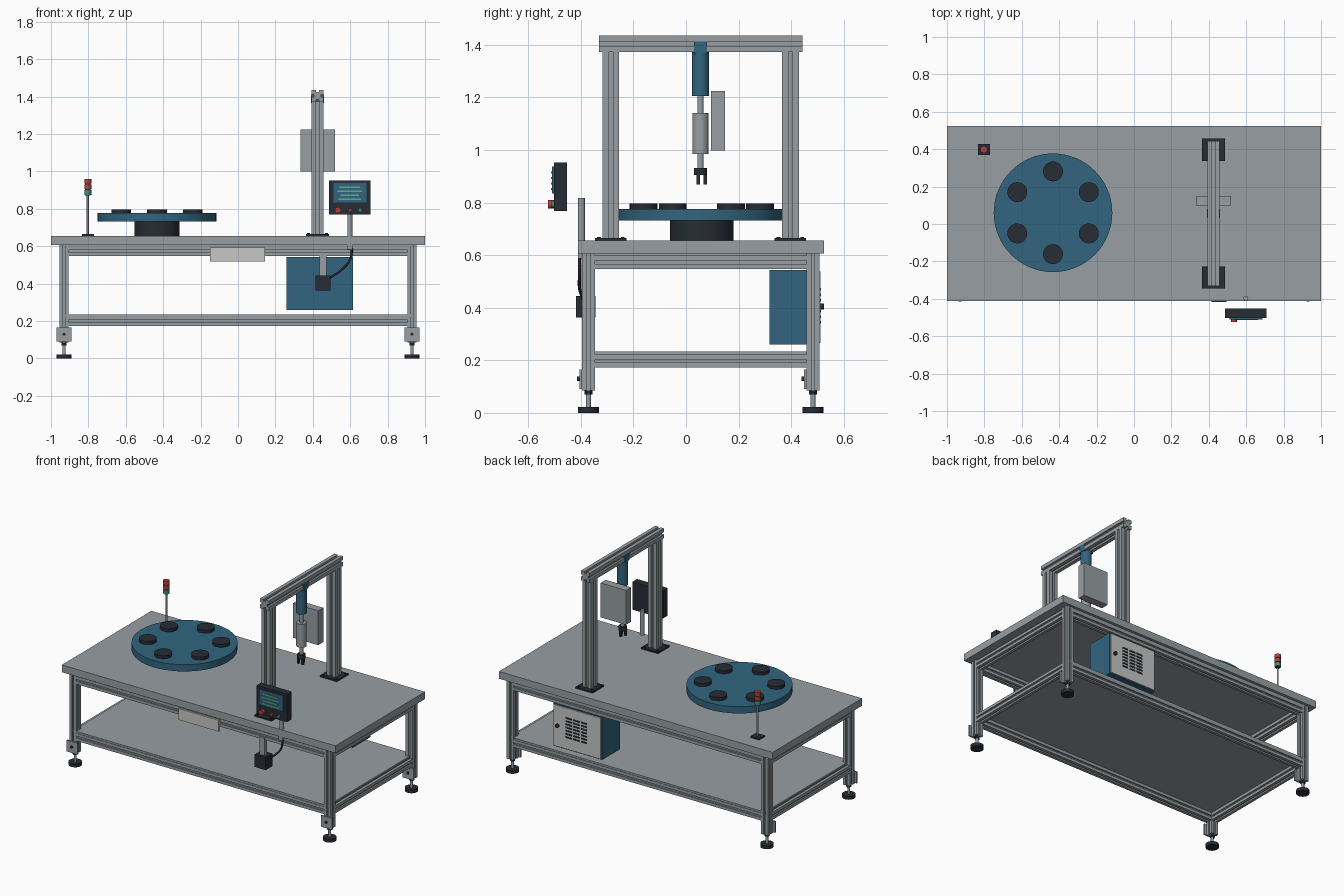
import bpy, bmesh, math
from mathutils import Matrix, Vector

if "Cube" in bpy.data.objects:
    bpy.data.objects.remove(bpy.data.objects["Cube"])


def material(name, r, g, b):
    m = bpy.data.materials.new(name)
    m.diffuse_color = (r, g, b, 1)
    m.use_nodes = True
    m.node_tree.nodes["Principled BSDF"].inputs["Base Color"].default_value = m.diffuse_color
    return m


GREY = material("aluminium grey", 0.31, 0.345, 0.365)
BLUE = material("machine blue", 0.032, 0.13, 0.215)
DARK = material("charcoal", 0.02, 0.025, 0.035)
LIGHT = material("light grey", 0.56, 0.58, 0.57)
RED = material("signal red", 0.5, 0.05, 0.04)
TEAL = material("signal green", 0.05, 0.28, 0.21)
LINE = material("screen text green", 0.12, 0.42, 0.3)


def finish(name, bm, mat, smooth=False):
    bmesh.ops.recalc_face_normals(bm, faces=bm.faces)
    me = bpy.data.meshes.new(name)
    bm.to_mesh(me)
    bm.free()
    me.materials.append(mat)
    ob = bpy.data.objects.new(name, me)
    bpy.context.collection.objects.link(ob)
    if smooth:
        bpy.ops.object.select_all(action='DESELECT')
        bpy.context.view_layer.objects.active = ob
        ob.select_set(True)
        bpy.ops.object.shade_smooth_by_angle(angle=math.radians(35))
    return ob


def box(name, x, y, z, mat):
    """Box from (min, max) pairs."""
    bm = bmesh.new()
    bmesh.ops.create_cube(bm, size=1)
    for v in bm.verts:
        v.co = Vector([(a + b) / 2 + c * (b - a) for (a, b), c in zip((x, y, z), v.co)])
    return finish(name, bm, mat)


def cyl(name, x, y, z, r, mat, z1=None, y1=None, seg=32):
    """Cylinder from a point, up to z1 or along to y1."""
    a = Vector((x, y, z))
    b = Vector((x, y if y1 is None else y1, z if z1 is None else z1))
    bm = bmesh.new()
    rot = (b - a).to_track_quat('Z', 'Y').to_matrix().to_4x4()
    bmesh.ops.create_cone(bm, cap_ends=True, segments=seg, radius1=r, radius2=r,
                          depth=(b - a).length,
                          matrix=Matrix.Translation((a + b) / 2) @ rot)
    return finish(name, bm, mat, True)


def slotted(name, a, b, w, mat=GREY):
    """Square extrusion with a groove along each side, from a to b."""
    a, b = Vector(a), Vector(b)
    h, g, d = w / 2, w * 0.12, w * 0.2
    side = [(h, -h), (h, -g), (h - d, -g), (h - d, g), (h, g)]
    pts = []
    for k in range(4):
        c, s = round(math.cos(k * math.pi / 2)), round(math.sin(k * math.pi / 2))
        pts += [(x * c - y * s, x * s + y * c) for x, y in side]
    n = (b - a).normalized()
    u = Vector((0, 0, 1)) if abs(n.z) < 0.5 else Vector((1, 0, 0))
    v = n.cross(u)
    bm = bmesh.new()
    f = bm.faces.new([bm.verts.new(a + u * p + v * q) for p, q in pts])
    ext = bmesh.ops.extrude_face_region(bm, geom=[f])
    bmesh.ops.translate(bm, vec=b - a, verts=[e for e in ext['geom'] if isinstance(e, bmesh.types.BMVert)])
    return finish(name, bm, mat)


# Table top, sheet below it and lower shelf
LX, YF, YB, W = 0.93, -0.371, 0.483, 0.05
box("table_top", (-1, 1), (-0.411, 0.524), (0.607, 0.655), GREY)
for nm, z0, z1 in (("under_sheet", 0.598, 0.607), ("lower_shelf", 0.223, 0.234)):
    box(nm, (-LX, LX), (YF - 0.022, YB + 0.022), (z0, z1), GREY)

# Legs with brackets and levelling feet
for sx in (-1, 1):
    for y in (YF, YB):
        x = sx * LX
        slotted("leg", (x, y, 0.085), (x, y, 0.607), W)
        box("foot_bracket", (x - 0.04, x + 0.04), (y - 0.035, y - 0.025), (0.09, 0.165), GREY)
        cyl("bracket_bolt", x, y - 0.035, 0.13, 0.008, DARK, y1=y - 0.043, seg=12)
        cyl("foot_nut", x, y, 0.07, 0.016, DARK, z1=0.085, seg=6)
        cyl("foot_stem", x, y, 0.02, 0.009, GREY, z1=0.085, seg=16)
        cyl("foot_pad", x, y, 0, 0.04, DARK, z1=0.022)

# Horizontal frame rails
for z in (0.198, 0.573):
    for y in (YF, YB):
        slotted("long_rail", (-LX + W / 2, y, z), (LX - W / 2, y, z), W)
    for x in (-LX, LX):
        slotted("side_rail", (x, YF + W / 2, z), (x, YB - W / 2, z), W)

# Rotary table with stations
TX, TY = -0.433, 0.06
cyl("turntable_base", TX, TY, 0.655, 0.121, DARK, z1=0.731, seg=48)
cyl("turntable_disc", TX, TY, 0.731, 0.317, BLUE, z1=0.776, seg=64)
for k in range(6):
    a = math.radians(30 + 60 * k)
    cyl("station_puck", TX + 0.221 * math.cos(a), TY + 0.221 * math.sin(a),
        0.776, 0.053, DARK, z1=0.796)

# Signal tower
SX, SY = -0.803, 0.398
box("beacon_base", (SX - 0.032, SX + 0.032), (SY - 0.03, SY + 0.03), (0.655, 0.664), DARK)
cyl("beacon_pole", SX, SY, 0.66, 0.006, GREY, z1=0.874, seg=16)
cyl("beacon_core", SX, SY, 0.87, 0.014, DARK, z1=0.958, seg=24)
for z, m in ((0.874, TEAL), (0.905, RED), (0.934, RED)):
    cyl("beacon_lamp", SX, SY, z, 0.019, m, z1=z + 0.025, seg=24)

# Gantry posts and crossbeam
GX = 0.425
for y in (-0.286, 0.397):
    box("post_plate", (GX - 0.062, GX + 0.062), (y - 0.06, y + 0.06), (0.655, 0.665), DARK)
    slotted("gantry_post", (GX, y, 0.665), (GX, y, 1.373), 0.064)
    for dx in (-0.048, 0.048):
        for dy in (-0.045, 0.045):
            cyl("plate_bolt", GX + dx, y + dy, 0.665, 0.007, DARK, z1=0.67, seg=12)
slotted("gantry_beam", (GX, -0.331, 1.404), (GX, 0.444, 1.404), 0.064)

# Press actuator, rod and gripper
PY = 0.055
box("actuator_mount", (GX - 0.034, GX + 0.034), (PY - 0.024, PY + 0.024), (1.366, 1.412), BLUE)
for z0, z1, r, m, nm in ((1.205, 1.373, 0.033, BLUE, "actuator_body"),
                         (1.14, 1.205, 0.012, GREY, "piston_rod"),
                         (0.985, 1.14, 0.031, GREY, "tool_spindle"),
                         (0.925, 0.985, 0.012, GREY, "tool_shaft"),
                         (0.905, 0.932, 0.025, DARK, "gripper_head")):
    cyl(nm, GX, PY, z0, r, m, z1=z1)
for k in range(3):
    a = math.radians(90 + 120 * k)
    x, y = GX + 0.018 * math.cos(a), PY + 0.018 * math.sin(a)
    box("gripper_finger", (x - 0.007, x + 0.007), (y - 0.007, y + 0.007), (0.868, 0.91), DARK)
box("valve_box", (0.334, 0.519), (0.096, 0.149), (0.998, 1.225), GREY)

# Operator panel on a post
cyl("panel_post", 0.598, -0.398, 0.6, 0.013, GREY, z1=0.817, seg=24)
box("panel_body", (0.487, 0.709), (-0.502, -0.453), (0.768, 0.952), DARK)
box("panel_screen", (0.51, 0.687), (-0.51, -0.502), (0.834, 0.937), BLUE)
for i, w in enumerate((0.11, 0.13, 0.10, 0.12)):
    z = 0.914 - i * 0.021
    box("screen_line", (0.598 - w / 2, 0.598 + w / 2), (-0.514, -0.51), (z - 0.004, z + 0.004), LINE)
for x, r, m, y1 in ((0.534, 0.016, RED, -0.524), (0.6, 0.01, RED, -0.514), (0.653, 0.011, TEAL, -0.514)):
    cyl("panel_button", x, -0.502, 0.793, r, m, y1=y1, seg=24)

# Switch box hanging from the front rail, with its cable
box("switch_hanger", (0.437, 0.474), (-0.399, -0.375), (0.44, 0.56), GREY)
box("switch_box", (0.414, 0.495), (-0.418, -0.345), (0.362, 0.444), DARK)
box("cable_gland", (0.584, 0.612), (-0.411, -0.385), (0.583, 0.607), GREY)
cu = bpy.data.curves.new("cable", 'CURVE')
cu.dimensions = '3D'
cu.bevel_depth = 0.006
cu.bevel_resolution = 2
cu.resolution_u = 8
sp = cu.splines.new('BEZIER')
path = ((0.61, -0.405, 0.59), (0.6, -0.405, 0.53), (0.555, -0.405, 0.475), (0.49, -0.39, 0.43))
sp.bezier_points.add(len(path) - 1)
for p, co in zip(sp.bezier_points, path):
    p.co = co
    p.handle_left_type = p.handle_right_type = 'AUTO'
cu.materials.append(DARK)
bpy.context.collection.objects.link(bpy.data.objects.new("cable", cu))

# Blank plate on the front rail
box("front_plate", (-0.151, 0.144), (-0.407, -0.396), (0.518, 0.593), LIGHT)

# Control cabinet with door, vents and knob
box("cabinet_body", (0.26, 0.615), (0.317, 0.503), (0.26, 0.543), BLUE)
box("cabinet_door", (0.266, 0.609), (0.503, 0.511), (0.266, 0.537), LIGHT)
for row in range(7):
    for col in range(3):
        x, z = 0.365 + col * 0.056, 0.34 + row * 0.021
        box("vent_slot", (x, x + 0.044), (0.511, 0.514), (z, z + 0.01), DARK)
cyl("door_knob", 0.58, 0.511, 0.405, 0.012, DARK, y1=0.524, seg=20)
